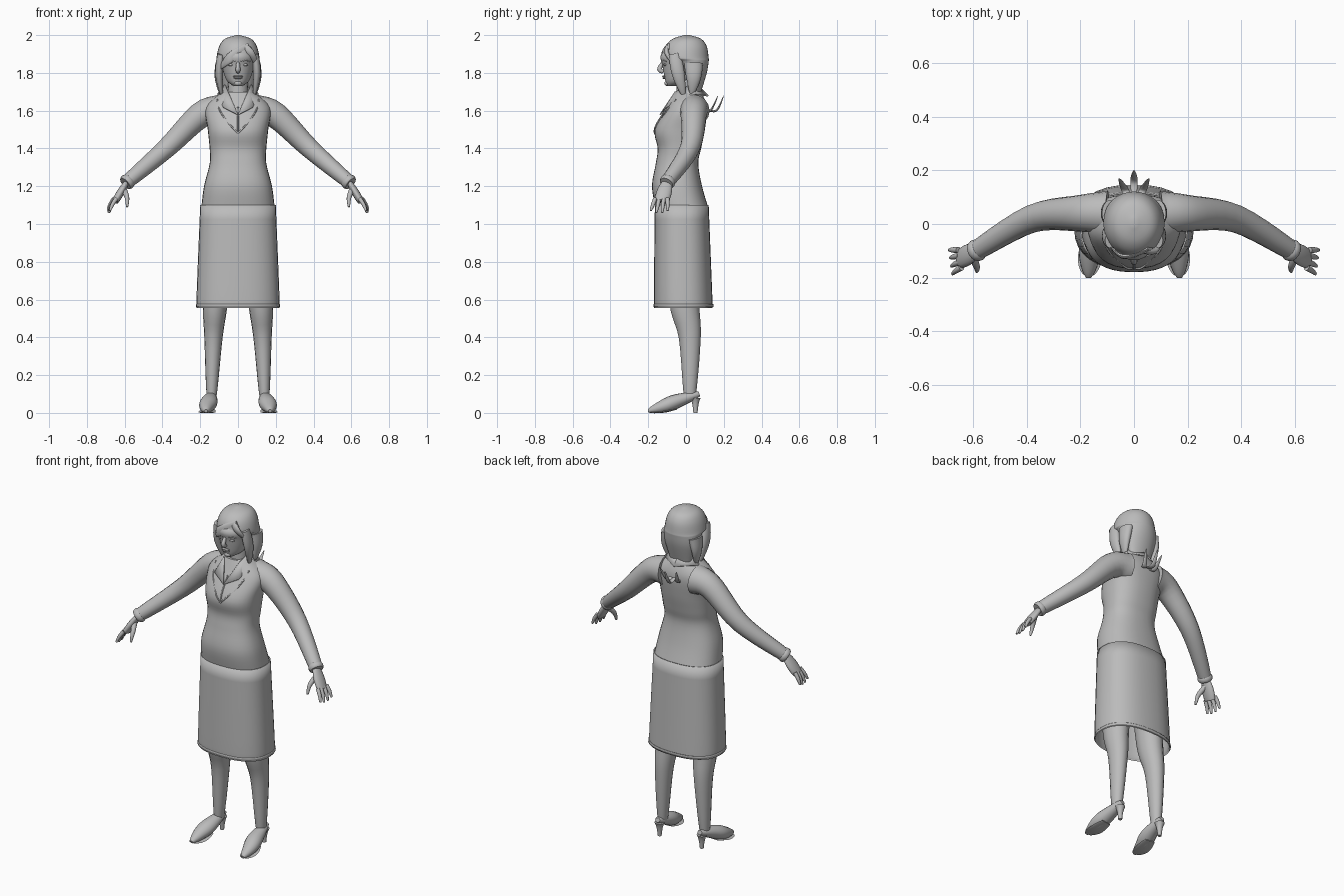
import bpy, bmesh, math
from mathutils import Vector

default_cube = bpy.data.objects.get("Cube")
if default_cube:
    bpy.data.objects.remove(default_cube)

GREY = (.5, .5, .5, 1)
material = bpy.data.materials.new("plain grey")
material.use_nodes = True
material.diffuse_color = GREY
material.node_tree.nodes["Principled BSDF"].inputs["Base Color"].default_value = GREY

ACROSS, DEPTH, UP = Vector.Fill(3, 0), Vector.Fill(3, 0), Vector.Fill(3, 0)
ACROSS.x = DEPTH.y = UP.z = 1


def finish(bm, name, mirror=False, thickness=0):
    bmesh.ops.recalc_face_normals(bm, faces=bm.faces)
    mesh = bpy.data.meshes.new(name)
    bm.to_mesh(mesh)
    bm.free()
    mesh.materials.append(material)
    part = bpy.data.objects.new(name, mesh)
    bpy.context.collection.objects.link(part)
    if thickness:
        part.modifiers.new("Solidify", "SOLIDIFY").thickness = thickness
    if mirror:
        part.modifiers.new("Mirror", "MIRROR")
    bpy.ops.object.select_all(action="DESELECT")
    bpy.context.view_layer.objects.active = part
    part.select_set(True)
    bpy.ops.object.shade_smooth_by_angle(angle=math.radians(50))


def smooth(rows, steps=5):
    """Pass a smooth curve through rows of any length."""
    rows = [Vector(row) for row in rows]
    padded = [rows[0], *rows, rows[-1]]
    result = []
    for before, start, end, after in zip(padded, rows, rows[1:], padded[3:] + [rows[-1]]):
        leave, arrive = start + (end - before) / 6, end - (after - start) / 6
        for step in range(steps):
            t = step / steps
            middle = leave.lerp(arrive, t)
            first = start.lerp(leave, t).lerp(middle, t)
            last = middle.lerp(arrive.lerp(end, t), t)
            result.append(first.lerp(last, t))
    return result + [rows[-1]]


def circle(sides):
    for side in range(sides):
        angle = math.tau * side / sides
        yield math.cos(angle), math.sin(angle)


def skin(name, rings, capped=True, **options):
    bm = bmesh.new()
    loops = [[bm.verts.new(point) for point in ring] for ring in rings]
    for lower, upper in zip(loops, loops[1:]):
        for i in range(len(lower)):
            bm.faces.new((lower[i - 1], lower[i], upper[i], upper[i - 1]))
    if capped:
        bm.faces.new(loops[0])
        bm.faces.new(loops[-1])
    finish(bm, name, **options)


def body(name, rows, square=2, **options):
    """Upright loft; each row holds height, front, back and half width."""
    def rounded(value):
        return math.copysign(abs(value) ** (2 / square), value)

    rings = []
    for height, front, back, width in smooth(rows):
        middle, depth = (front + back) / 2, (back - front) / 2
        rings.append([(width * rounded(c), middle + depth * rounded(s), height) for c, s in circle(32)])
    skin(name, rings, **options)


def tube(name, path, start, end, bulge=0, flat=1, side=ACROSS, **options):
    """Loft along a path; the radius tapers and may swell halfway."""
    path = smooth(path)
    last = len(path) - 1
    rings = []
    for i, point in enumerate(path):
        along = (path[min(i + 1, last)] - path[max(i - 1, 0)]).normalized()
        wide = (side - along * side.dot(along)).normalized()
        thin = along.cross(wide) * flat
        t = i / last
        radius = start + (end - start) * t + bulge * math.sin(math.pi * t)
        rings.append([point + radius * (wide * c + thin * s) for c, s in circle(16)])
    skin(name, rings, **options)


def ball(name, centre, size, **options):
    bm = bmesh.new()
    bmesh.ops.create_uvsphere(bm, u_segments=16, v_segments=10, radius=1)
    bmesh.ops.scale(bm, vec=size, verts=bm.verts)
    bmesh.ops.translate(bm, vec=centre, verts=bm.verts)
    finish(bm, name, **options)


# Jacket and open-ended skirt
trunk = [(1.08, -.16, .12, .195), (1.2, -.18, .085, .18), (1.32, -.16, .065, .15), (1.4, -.15, .08, .15),
         (1.5, -.165, .1, .16), (1.62, -.1, .11, .17), (1.7, -.06, .08, .08)]
trunk_square = 2.4
body("jacket", trunk, trunk_square)
body("skirt", [(.575, -.165, .14, .215), (.6, -.17, .14, .22), (1.1, -.165, .12, .2)],
     trunk_square, capped=False, thickness=.006)


def on_chest(x, z):
    """Point on the front of the jacket."""
    height, front, back, width = min(smooth(trunk), key=lambda row: abs(row[0] - z))
    reach = (1 - abs(x / width) ** trunk_square) ** (1 / trunk_square)
    return Vector((x, (front + back) / 2 - reach * (back - front) / 2, z))


# Neckline edge and front opening
fractions = [step / 6 for step in range(7)]
tube("neckline_edge", [on_chest(.11 * math.sin(t * math.pi / 2), 1.48 + .18 * t) for t in fractions],
     .004, .004, mirror=True)
tube("front_opening", [on_chest(0, 1.48 + .14 * t) for t in fractions], .004, .004)

# Folded collar
bm = bmesh.new()
neck_edge = [(0, .08, 1.72), (.07, .03, 1.74), (.055, -.06, 1.7), (0, -.14, 1.58)]
outer_edge = [(0, .12, 1.68), (.11, .05, 1.69), (.08, -.11, 1.62)]
neck_edge = [bm.verts.new(point) for point in neck_edge]
outer_edge = [bm.verts.new(point) for point in outer_edge]
for i in range(2):
    bm.faces.new((neck_edge[i], neck_edge[i + 1], outer_edge[i + 1], outer_edge[i]))
bm.faces.new((*neck_edge[2:], outer_edge[-1]))
finish(bm, "collar", mirror=True, thickness=.008)

# Sleeves and cuffs
wrist = Vector((.59, -.1, 1.22))
forearm = Vector((.2, -.12, -.18)).normalized()
tube("sleeve", [(.1, .04, 1.6), (.2, .04, 1.575), (.38, .02, 1.4), wrist], .085, .036, side=DEPTH, mirror=True)
tube("cuff", [wrist - forearm * .02, wrist + forearm * .01], .037, .037, bulge=.005, side=DEPTH, mirror=True)

# Hands, with the fingers fanned from front to back
knuckles = Vector((.65, -.13, 1.12))
tube("palm", [wrist, wrist.lerp(knuckles, .5), knuckles], .025, .035, bulge=.01, flat=.5, side=DEPTH, mirror=True)
for spread, finger in zip((-1, -.35, .35, 1), ("index", "middle", "ring", "little")):
    root = knuckles + DEPTH * .033 * spread + ACROSS * .006 * spread + UP * .015
    tip = root + ACROSS * .034 - UP * (.08 - .015 * abs(spread)) + DEPTH * .012 * (spread - 1)
    bend = root.lerp(tip, .5) + ACROSS * .004
    tube(finger + "_finger", [root, bend, tip], .011, .005, bulge=.002, mirror=True)
thumb_tip = Vector((.587, -.178, 1.09))
tube("thumb", [wrist.lerp(knuckles, .3), wrist.lerp(thumb_tip, .6) - DEPTH * .01, thumb_tip],
     .016, .005, bulge=.002, mirror=True)

# Legs and heeled shoes
ankle = Vector((.14, .02, .08))
tube("leg", [(.1, -.02, 1), (.12, -.01, .6), (.13, .02, .4), ankle], .08, .025, bulge=.006, flat=1.2, mirror=True)
tube("shoe", [(.17, -.2, .01), (.165, -.12, .035), (.15, -.04, .065), (.14, .07, .1)],
     .01, .015, bulge=.034, flat=.85, mirror=True)
heel = ankle + DEPTH * .03
tube("heel", [heel, heel - UP * heel.z], .028, .011, bulge=-.004, mirror=True)
tube("sole", [(.17, -.19, .003), (.165, -.13, .004), (.155, -.05, .02)], .02, .03, bulge=.02, flat=.1, mirror=True)

# Neck, head and face
tube("neck", [(0, .01, 1.6), (0, 0, 1.78)], .06, .05, side=DEPTH)
body("head", [(1.73, -.1, -.04, .02), (1.76, -.11, .03, .06), (1.84, -.125, .08, .086),
              (1.9, -.13, .09, .09), (1.97, -.04, .04, .04)])
tube("nose", [(0, -.12, 1.86), (0, -.14, 1.82), (0, -.12, 1.805)], .007, .01, bulge=.004)
for lip, height in (("upper_lip", 1.782), ("lower_lip", 1.773)):
    ball(lip, (0, -.117, height), (.026, .009, .005))
ball("chin", (0, -.1, 1.745), (.02, .014, .014))
ball("eye", (.036, -.11, 1.843), (.017, .011, .007), mirror=True)
tube("brow", [(.014, -.126, 1.86), (.04, -.12, 1.866), (.064, -.104, 1.86)], .004, .002, mirror=True)

# Hair cap, rising from the nape to the crown
body("hair_cap", [(1.7, .02, .08, .07), (1.8, -.02, .11, .1), (1.86, -.07, .12, .11), (1.88, -.12, .12, .114),
                  (1.94, -.11, .11, .1), (1.98, -.07, .08, .07), (2, -.01, .02, .01)])

# Side locks, fringe and loose wisps behind the shoulders
tube("front_lock", [(.09, -.06, 1.9), (.1, -.04, 1.79), (.085, -.01, 1.67)],
     .03, .004, bulge=.016, flat=.6, side=DEPTH, mirror=True)
tube("back_lock", [(.09, .04, 1.85), (.1, .04, 1.77), (.09, .03, 1.68)],
     .05, .006, bulge=.01, flat=.6, side=DEPTH, mirror=True)
tube("long_fringe", [(.06, -.09, 1.94), (-.04, -.12, 1.88), (-.1, -.06, 1.82)],
     .02, .005, bulge=.014, flat=.4, side=UP)
tube("short_fringe", [(.04, -.1, 1.94), (.07, -.1, 1.9), (.1, -.06, 1.84)], .014, .006, bulge=.01, flat=.6)
for spread in (-1, 0, 1):
    tip = Vector((.055 * spread, .2 - .03 * abs(spread), 1.68))
    tube("loose_wisp", [(.02 * spread, .1, 1.61), (.035 * spread, tip.y - .04, 1.6), tip],
         .006, .002, bulge=.01, flat=.4)
